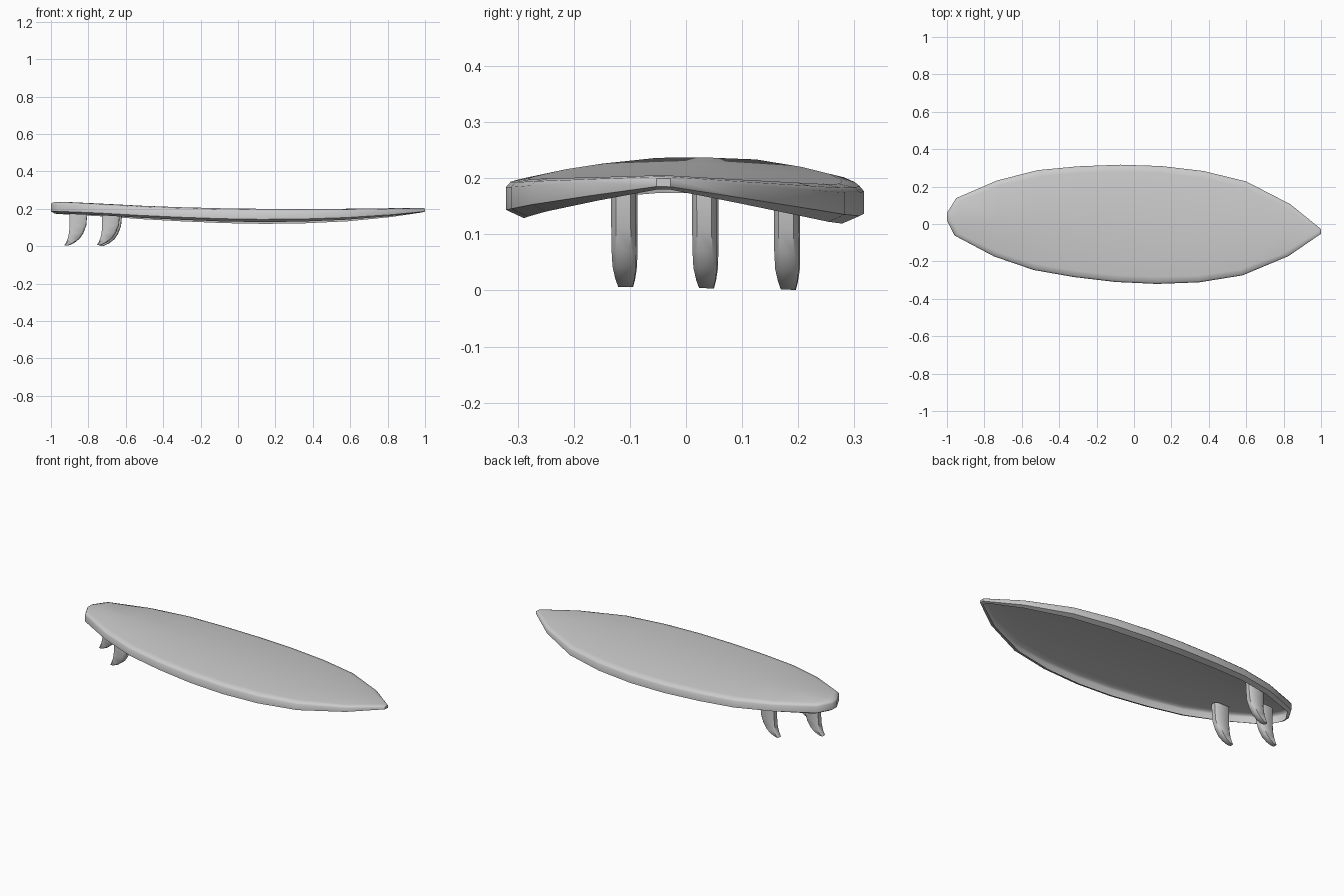
import bpy, bmesh

if "Cube" in bpy.data.objects:
    bpy.data.objects.remove(bpy.data.objects["Cube"])

YAW, ROLL = -0.04, -0.017   # the board lies slightly turned and tilted


def place(x, y, z):
    """Board-aligned coordinates to world coordinates."""
    return (x - YAW * y, y + YAW * x, z + ROLL * y)


def finish(bm, name, angle):
    bmesh.ops.recalc_face_normals(bm, faces=bm.faces)
    mesh = bpy.data.meshes.new(name)
    bm.to_mesh(mesh)
    bm.free()
    ob = bpy.data.objects.new(name, mesh)
    bpy.context.collection.objects.link(ob)
    bpy.ops.object.select_all(action='DESELECT')
    ob.select_set(True)
    bpy.context.view_layer.objects.active = ob
    bpy.ops.object.shade_smooth_by_angle(angle=angle)
    return ob


# Board stations, tail to nose: x, half width, rim height, deck height
stations = [
    (-1.0, 0.02, 0.174, 0.236), (-0.955, 0.1, 0.172, 0.235),
    (-0.74, 0.203, 0.162, 0.223), (-0.525, 0.267, 0.148, 0.212),
    (-0.31, 0.296, 0.137, 0.204), (-0.085, 0.3135, 0.128, 0.198),
    (0.135, 0.315, 0.124, 0.195), (0.36, 0.2975, 0.127, 0.194),
    (0.59, 0.251, 0.137, 0.196), (0.83, 0.139, 0.158, 0.200),
    (1.0, 0.0125, 0.180, 0.205)]
# Rail section: plan scale, height fraction from rim to deck
rail = [(0.90, 0.0), (1.0, 0.2), (1.0, 0.78), (0.975, 0.91), (0.88, 1.0)]


def make_board():
    """Open-bottomed shell: tucked rim, rounded rail and crowned deck."""
    bm = bmesh.new()
    n = len(stations)
    outline = [(s, 1) for s in stations] + [(s, -1) for s in reversed(stations)]
    rings = []
    for k, f in rail:
        kx = 1 - (1 - k) * 0.2
        rings.append([bm.verts.new(place(x * kx, side * w * k, lo + (hi - lo) * f))
                      for (x, w, lo, hi), side in outline])
    m = 2 * n
    for a, b in zip(rings, rings[1:]):
        for i in range(m):
            j = (i + 1) % m
            bm.faces.new((a[i], a[j], b[j], b[i]))
    # Deck with a slight crown along the centre line
    top = rings[-1]
    kx = 1 - (1 - rail[-1][0]) * 0.2
    mid = [bm.verts.new(place(x * kx, 0, hi + min(0.004, w * 0.02)))
           for x, w, lo, hi in stations]
    for i in range(n - 1):
        bm.faces.new((top[i], top[i + 1], mid[i + 1], mid[i]))
        bm.faces.new((top[m - 1 - i], mid[i], mid[i + 1], top[m - 2 - i]))
    bm.faces.new((top[0], mid[0], top[m - 1]))
    bm.faces.new((top[n - 1], top[n], mid[n - 1]))
    return finish(bm, "board", 0.9)


# Fin levels, root to tip: height, trailing x, leading x, half thickness
fin_levels = [
    (0.212, -0.03, 0.065, 0.022), (0.165, -0.03, 0.063, 0.022),
    (0.11, -0.03, 0.058, 0.022), (0.07, -0.033, 0.043, 0.022),
    (0.04, -0.04, 0.023, 0.021), (0.018, -0.05, -0.005, 0.017),
    (0.004, -0.058, -0.035, 0.013)]


def make_fin(name, x0, y0):
    """Swept-back fin lofted from rounded sections."""
    bm = bmesh.new()
    rings = []
    for z, tr, le, t in fin_levels:
        e = (le - tr) * 0.14
        section = [(tr, -.6), (tr + e, -1), (le - e, -1), (le, -.6),
                   (le, .6), (le - e, 1), (tr + e, 1), (tr, .6)]
        rings.append([bm.verts.new(place(x0 + x, y0 + s * t, z)) for x, s in section])
    for a, b in zip(rings, rings[1:]):
        for i in range(8):
            j = (i + 1) % 8
            bm.faces.new((a[i], a[j], b[j], b[i]))
    bm.faces.new(rings[0])
    bm.faces.new(rings[-1])
    return finish(bm, name, 0.8)


make_board()
make_fin("centre_fin", -0.87, 0.0)
make_fin("left_fin", -0.69, 0.153)
make_fin("right_fin", -0.69, -0.137)
